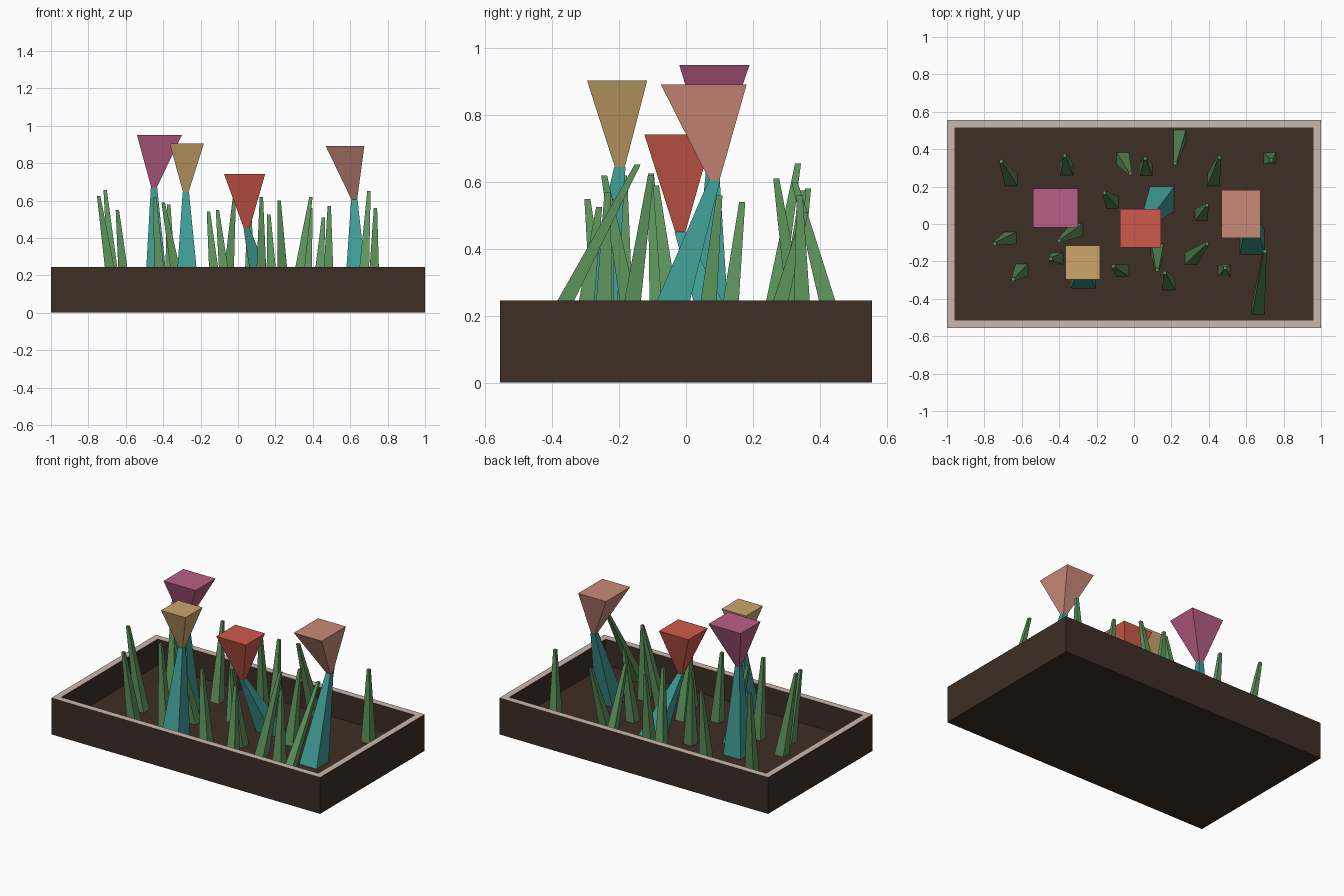
import bpy, bmesh

if "Cube" in bpy.data.objects:
    bpy.data.objects.remove(bpy.data.objects["Cube"])


def material(name, rgb):
    """Flat colour from 0-255 sRGB values."""
    lin = [((c / 255 + 0.055) / 1.055) ** 2.4 for c in rgb]
    m = bpy.data.materials.new(name)
    m.diffuse_color = (*lin, 1)
    m.use_nodes = True
    m.node_tree.nodes["Principled BSDF"].inputs["Base Color"].default_value = m.diffuse_color
    return m


BROWN = material("dark_brown", (61, 46, 37))
RIM = material("pale_rim", (204, 183, 172))
GREEN = material("grass_green", (94, 149, 93))
TEAL = material("stem_teal", (63, 157, 150))
PINK = material("petal_pink", (186, 94, 134))
GOLD = material("petal_gold", (204, 166, 106))
RED = material("petal_red", (207, 90, 76))
SALMON = material("petal_salmon", (201, 138, 121))

SOIL = 0.07   # height of the planter floor


def finish(name, bm, *mats):
    bmesh.ops.recalc_face_normals(bm, faces=bm.faces)
    mesh = bpy.data.meshes.new(name)
    bm.to_mesh(mesh)
    bm.free()
    ob = bpy.data.objects.new(name, mesh)
    for m in mats:
        mesh.materials.append(m)
    bpy.context.collection.objects.link(ob)
    return ob


def taper(name, low, low_size, high, high_size, mat):
    """Four-sided tapered column between two horizontal rectangles."""
    bm = bmesh.new()
    rings = []
    for (x, y, z), (w, d) in ((low, low_size), (high, high_size)):
        rings.append([bm.verts.new((x + i * w / 2, y + j * d / 2, z))
                      for i, j in ((-1, -1), (1, -1), (1, 1), (-1, 1))])
    a, b = rings
    bm.faces.new(a)
    bm.faces.new(b)
    for i in range(4):
        k = (i + 1) % 4
        bm.faces.new((a[i], a[k], b[k], b[i]))
    return finish(name, bm, mat)


# planter: a box whose top is inset for the rim and sunk for the soil
W, D, H, WALL = 1.0, 0.556, 0.245, 0.062
bm = bmesh.new()
bmesh.ops.create_cube(bm, size=1)
for v in bm.verts:
    v.co = (v.co.x * 2 * W, v.co.y * 2 * D, (v.co.z + 0.5) * H)
top = max(bm.faces, key=lambda f: f.calc_center_median().z)
bmesh.ops.inset_region(bm, faces=[top], thickness=WALL)
ext = bmesh.ops.extrude_discrete_faces(bm, faces=[top])
for v in ext["faces"][0].verts:
    v.co.z = SOIL
for f in bm.faces:
    if all(v.co.z > H - 0.001 for v in f.verts):
        f.material_index = 1
finish("planter", bm, BROWN, RIM)

# flowers: stem base, joint, then bloom top rectangle
flowers = [
    ("pink", PINK, (-0.435, 0.07), (-0.449, 0.08, 0.67), (-0.42, 0.085, 0.95), (0.24, 0.21)),
    ("gold", GOLD, (-0.27, -0.28), (-0.279, -0.198, 0.645), (-0.274, -0.206, 0.904), (0.182, 0.18)),
    ("red", RED, (0.15, 0.135), (0.047, -0.017, 0.45), (0.035, -0.022, 0.742), (0.22, 0.205)),
    ("salmon", SALMON, (0.633, -0.097), (0.622, 0.085, 0.605), (0.572, 0.053, 0.892), (0.207, 0.257)),
]
for name, mat, base, joint, head, size in flowers:
    taper(name + "_stem", (*base, SOIL), (0.13, 0.13), joint, (0.034, 0.034), TEAL)
    taper(name + "_bloom", joint, (0.03, 0.03), head, size, mat)

# grass blades: base x, y then tip x, y, z
blades = [
    (-0.655, 0.235, -0.71, 0.335, 0.655), (-0.66, -0.075, -0.745, -0.105, 0.625),
    (-0.60, -0.245, -0.645, -0.295, 0.55), (-0.36, 0.295, -0.37, 0.365, 0.58),
    (-0.412, -0.185, -0.445, -0.185, 0.62), (-0.305, -0.03, -0.4, -0.09, 0.59),
    (-0.06, 0.35, -0.02, 0.27, 0.61), (0.065, 0.29, 0.06, 0.35, 0.575),
    (0.245, 0.47, 0.22, 0.325, 0.60), (0.425, 0.235, 0.457, 0.357, 0.51),
    (-0.115, 0.115, -0.158, 0.168, 0.54), (0.36, 0.05, 0.39, 0.10, 0.56),
    (0.125, -0.14, 0.125, -0.245, 0.62), (-0.06, -0.25, -0.11, -0.225, 0.55),
    (0.185, -0.32, 0.165, -0.26, 0.525), (0.305, -0.185, 0.39, -0.105, 0.62),
    (0.482, -0.25, 0.488, -0.235, 0.57), (0.665, -0.452, 0.70, -0.145, 0.652),
    (0.725, 0.35, 0.735, 0.34, 0.56),
]
for i, (x, y, tx, ty, tz) in enumerate(blades):
    taper(f"grass_blade_{i + 1}", (x, y, SOIL), (0.066, 0.064), (tx, ty, tz), (0.018, 0.018), GREEN)
